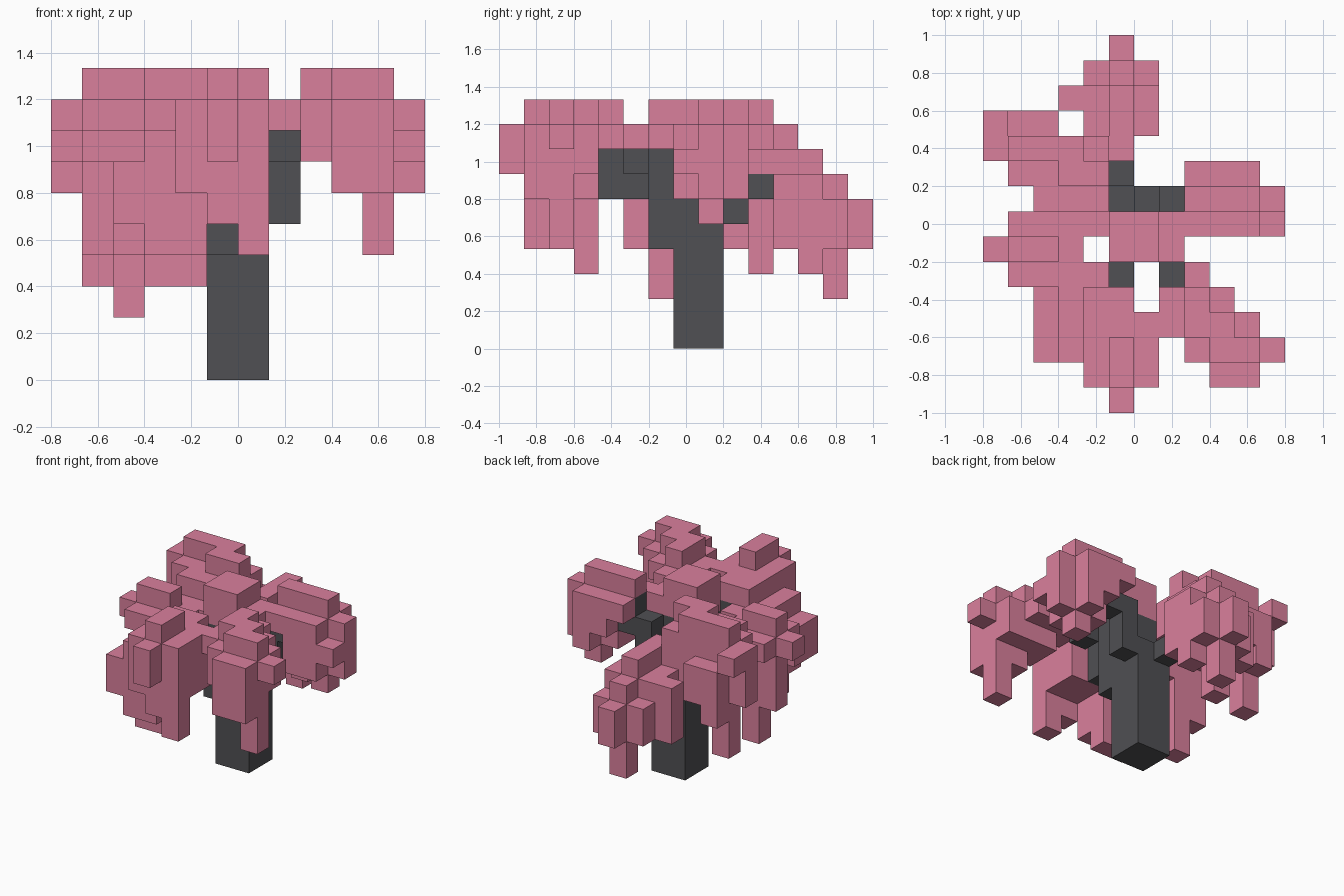
import bpy
import bmesh
from mathutils import Vector

cube = bpy.data.objects.get("Cube")
if cube:
    bpy.data.objects.remove(cube, do_unlink=True)

CELL = 2 / 15            # edge of one block
ROWS = 7.5               # half of the depth, in blocks


def make_material(name, colour):
    mat = bpy.data.materials.new(name)
    mat.use_nodes = True
    mat.diffuse_color = colour
    mat.node_tree.nodes["Principled BSDF"].inputs["Base Color"].default_value = colour
    return mat


bark = make_material("charcoal bark", (0.08, 0.08, 0.087, 1))
blossom = make_material("pink blossom", (0.7, 0.215, 0.335, 1))

taken = set()            # every filled block of the tree
parts = []


class Part:
    """A group of blocks that becomes one object."""

    def __init__(self, name, material):
        self.name, self.material, self.cells = name, material, set()
        parts.append(self)

    def block(self, x, y, z):
        """Fill an inclusive range of blocks; a single number is a range of one."""
        spans = [range(s[0], s[1] + 1) if isinstance(s, tuple) else (s,) for s in (x, y, z)]
        new = {(a, b, c) for a in spans[0] for b in spans[1] for c in spans[2]} - taken
        self.cells |= new
        taken.update(new)

    def build(self):
        bm = bmesh.new()
        axes = [Vector((1, 0, 0)), Vector((0, 1, 0)), Vector((0, 0, 1))]
        for cell in sorted(self.cells):
            centre = Vector(cell) + Vector((0.5, 0.5 - ROWS, 0.5))
            for n, axis in enumerate(axes):
                for sign in (-1, 1):
                    near = list(cell)
                    near[n] += sign
                    if tuple(near) in taken:
                        continue
                    u, v = axes[(n + 1) % 3] / 2, axes[(n + 2) % 3] / 2
                    mid = centre + axis * sign / 2
                    ring = [mid - u - v, mid + u - v, mid + u + v, mid - u + v]
                    bm.faces.new([bm.verts.new(p * CELL) for p in ring[::sign]])
        bmesh.ops.remove_doubles(bm, verts=bm.verts, dist=CELL / 100)
        bmesh.ops.dissolve_limit(bm, angle_limit=0.01, verts=bm.verts, edges=bm.edges)
        mesh = bpy.data.meshes.new(self.name)
        bm.to_mesh(mesh)
        bm.free()
        mesh.materials.append(self.material)
        bpy.context.collection.objects.link(bpy.data.objects.new(self.name, mesh))


# Trunk
trunk = Part("trunk", bark)
trunk.block(x=(-1, 0), y=(7, 8), z=(0, 4))
trunk.block(x=(-1, 0), y=7, z=(5, 7))
trunk.block(x=(-1, 0), y=6, z=(4, 7))

# Branches reaching into the foliage
branches = Part("branches", bark)
branches.block(x=0, y=8, z=5)
branches.block(x=1, y=8, z=(5, 7))
branches.block(x=2, y=8, z=(7, 8))
branches.block(x=-1, y=9, z=5)
branches.block(x=-1, y=10, z=6)
branches.block(x=-1, y=5, z=6)
branches.block(x=-1, y=4, z=(6, 7))
branches.block(x=1, y=5, z=7)

# Crown over the trunk
crown = Part("crown", blossom)
crown.block(x=(-1, 1), y=(6, 7), z=8)
crown.block(x=(-1, 0), y=(6, 7), z=9)

# Clump on the left side
left = Part("left_clump", blossom)
left.block(x=2, y=7, z=8)
left.block(x=(3, 4), y=7, z=(6, 8))
left.block(x=5, y=7, z=7)
left.block(x=(3, 4), y=8, z=(6, 8))
left.block(x=5, y=8, z=(6, 8))
left.block(x=2, y=9, z=8)
left.block(x=(3, 4), y=9, z=(7, 8))
left.block(x=4, y=9, z=6)
left.block(x=(2, 4), y=8, z=9)
left.block(x=4, y=8, z=5)

# Clump stepping out diagonally at the front left corner
front_left = Part("front_left_clump", blossom)
front_left.block(x=(1, 3), y=4, z=8)
front_left.block(x=2, y=5, z=8)
front_left.block(x=2, y=4, z=9)
front_left.block(x=(1, 4), y=3, z=8)
front_left.block(x=(2, 4), y=3, z=7)
front_left.block(x=(2, 3), y=3, z=9)
front_left.block(x=(2, 5), y=2, z=8)
front_left.block(x=2, y=2, z=7)
front_left.block(x=(3, 4), y=2, z=(6, 9))
front_left.block(x=4, y=2, z=(4, 5))
front_left.block(x=(3, 4), y=1, z=(6, 8))

# Front clump with its hanging tips
front = Part("front_clump", blossom)
front.block(x=-1, y=0, z=(7, 8))
front.block(x=-2, y=1, z=(6, 8))
front.block(x=-1, y=1, z=(5, 8))
front.block(x=0, y=1, z=(4, 8))
front.block(x=(-2, 0), y=(2, 3), z=(6, 8))
front.block(x=-1, y=(1, 2), z=9)
front.block(x=-2, y=2, z=(4, 5))
front.block(x=-3, y=2, z=(4, 7))
front.block(x=-4, y=2, z=(5, 6))
front.block(x=-4, y=3, z=(5, 6))
front.block(x=-3, y=3, z=(5, 7))
front.block(x=(-3, -2), y=3, z=(3, 5))
front.block(x=-4, y=4, z=6)
front.block(x=-3, y=4, z=(6, 7))
front.block(x=-2, y=4, z=(7, 8))
front.block(x=-1, y=4, z=8)

# Clump on the right side
right = Part("right_clump", blossom)
right.block(x=(-5, -4), y=6, z=(6, 8))
right.block(x=-3, y=6, z=(6, 7))
right.block(x=-6, y=6, z=7)
right.block(x=-5, y=6, z=(4, 5))
right.block(x=-4, y=6, z=(2, 5))
right.block(x=(-5, -2), y=5, z=7)
right.block(x=(-4, -3), y=5, z=(4, 6))
right.block(x=(-5, -2), y=7, z=7)

# Clump at the back right corner
back_right = Part("back_right_clump", blossom)
back_right.block(x=-5, y=11, z=(5, 7))
back_right.block(x=-4, y=11, z=(6, 7))
back_right.block(x=-6, y=(10, 11), z=8)
back_right.block(x=-6, y=10, z=(6, 7))
back_right.block(x=(-5, -2), y=10, z=(6, 8))
back_right.block(x=-5, y=10, z=(3, 5))
back_right.block(x=(-5, -3), y=10, z=9)
back_right.block(x=(-5, -2), y=9, z=(6, 8))
back_right.block(x=-4, y=9, z=(4, 5))
back_right.block(x=(-3, -2), y=9, z=9)
back_right.block(x=(-4, -2), y=8, z=(7, 8))

# Back clump drooping away from the trunk
back = Part("back_clump", blossom)
back.block(x=-1, y=(10, 12), z=7)
back.block(x=(-2, -1), y=11, z=(5, 6))
back.block(x=0, y=11, z=(4, 6))
back.block(x=(-3, -1), y=12, z=(4, 6))
back.block(x=0, y=12, z=(3, 6))
back.block(x=(-2, 0), y=13, z=(4, 5))
back.block(x=-1, y=13, z=(2, 6))
back.block(x=-1, y=14, z=(4, 5))

for part in parts:
    part.build()
